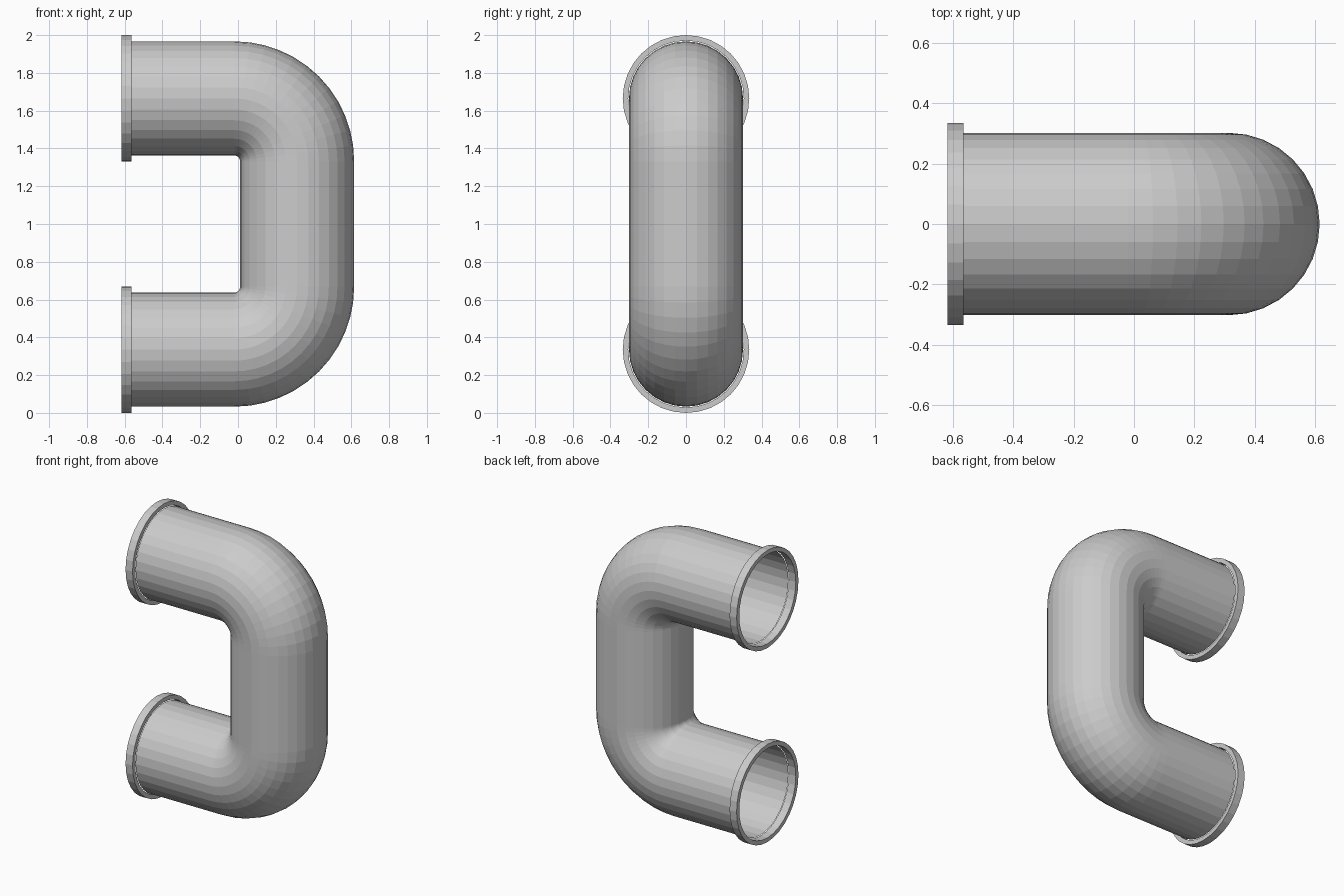
import bpy, bmesh
from math import sin, cos, pi
from mathutils import Vector

if "Cube" in bpy.data.objects:
    bpy.data.objects.remove(bpy.data.objects["Cube"])

SIDES = 32
R = 0.302          # pipe radius
BEND = 0.333       # bend radius of the centre line
X_END, X_MOUTH = -0.565, -0.618
X_LEG, Z_ARM = 0.313, 1.665


def make_object(name, bm):
    mesh = bpy.data.meshes.new(name)
    bm.to_mesh(mesh)
    bm.free()
    ob = bpy.data.objects.new(name, mesh)
    bpy.context.collection.objects.link(ob)
    return ob


def ring(bm, centre, normal_axis, radius):
    # circle of vertices spanned by y and an axis lying in the xz plane
    return [bm.verts.new(Vector(centre) + radius * (Vector((0, 1, 0)) * sin(2 * pi * i / SIDES)
            + normal_axis * cos(2 * pi * i / SIDES))) for i in range(SIDES)]


def bridge(bm, a, b):
    for i in range(SIDES):
        j = (i + 1) % SIDES
        bm.faces.new((a[i], a[j], b[j], b[i]))


# Centre line: upper arm and bend, then mirrored for the lower half
cx, cz = X_LEG - BEND, Z_ARM - BEND
path = [((X_END, 0, Z_ARM), Vector((0, 0, 1)))]
for k in range(13):
    t = pi / 2 * k / 12
    out = Vector((sin(t), 0, cos(t)))
    path.append((Vector((cx, 0, cz)) + out * BEND, out))
path += [(Vector((p[0], 0, 2 - p[2])), Vector((o.x, 0, -o.z))) for p, o in reversed(path)]

# Open U-shaped pipe
bm = bmesh.new()
rings = [ring(bm, p, o, R) for p, o in path]
for a, b in zip(rings, rings[1:]):
    bridge(bm, a, b)
bmesh.ops.recalc_face_normals(bm, faces=bm.faces)
make_object("pipe", bm)

# Flange collar at each mouth
for name, z in (("upper_flange", Z_ARM), ("lower_flange", 2 - Z_ARM)):
    bm = bmesh.new()
    up = Vector((0, 0, 1))
    loops = [ring(bm, (x, 0, z), up, r) for x, r in
             ((X_MOUTH, 0.306), (X_MOUTH, 0.335), (X_END, 0.335), (X_END, 0.306))]
    for i in range(4):
        bridge(bm, loops[i], loops[(i + 1) % 4])
    bmesh.ops.recalc_face_normals(bm, faces=bm.faces)
    make_object(name, bm)
